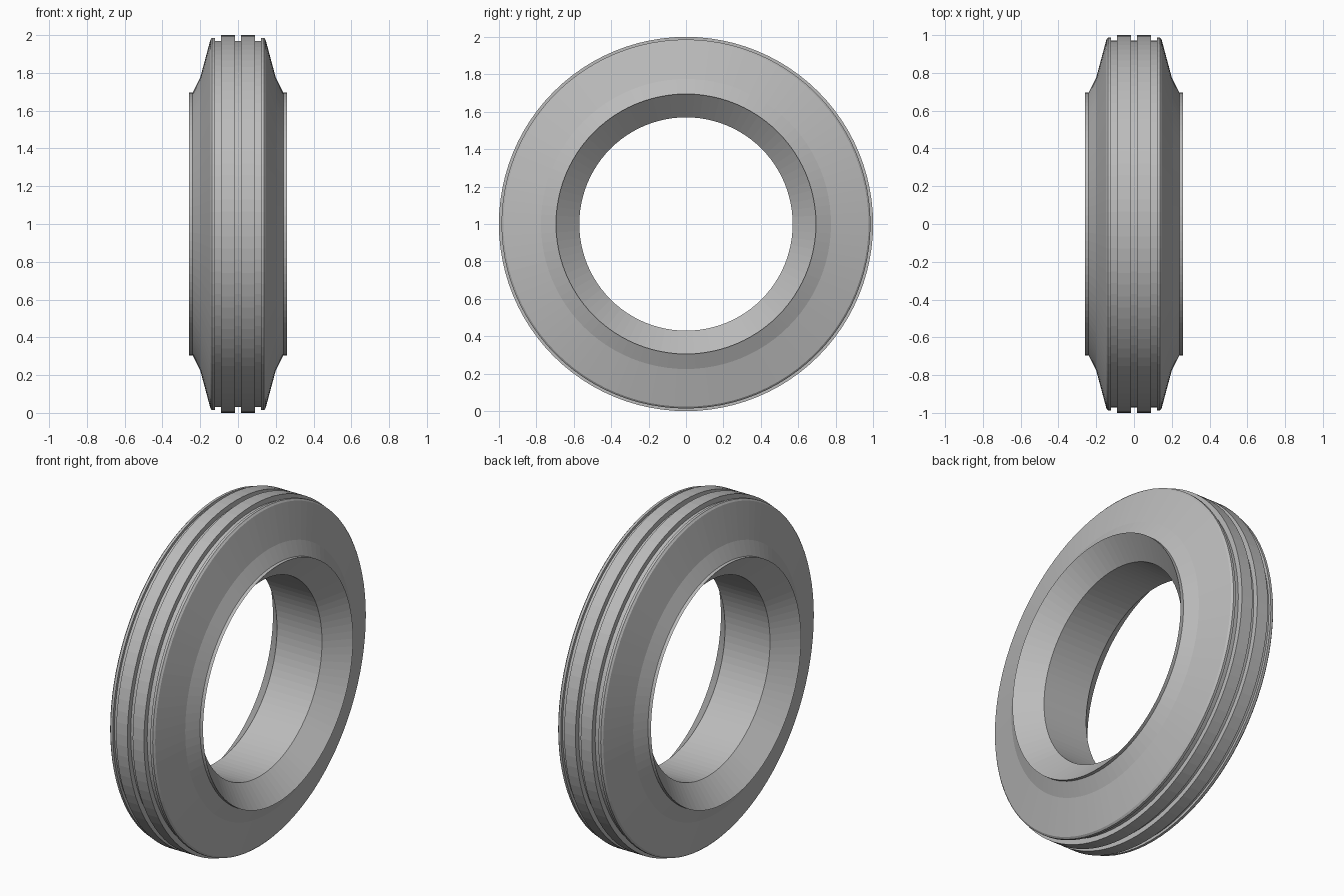
import bpy
import bmesh
import math
from mathutils import Matrix, Vector

cube = bpy.data.objects.get("Cube")
if cube:
    bpy.data.objects.remove(cube, do_unlink=True)

SEGMENTS = 96

rubber = bpy.data.materials.new("grey_rubber")
rubber.use_nodes = True
colour = (0.5, 0.5, 0.5, 1)
rubber.diffuse_color = colour
rubber.node_tree.nodes["Principled BSDF"].inputs["Base Color"].default_value = colour

# Half cross-section from the tread centre to the bore: (x, radius)
half = [
    (0.017, 0.97), (0.017, 1.0), (0.09, 1.0), (0.09, 0.97),   # centre groove and rib
    (0.122, 0.97), (0.122, 0.986), (0.137, 0.986), (0.146, 0.976),  # shoulder
    (0.2, 0.775), (0.24, 0.695), (0.26, 0.695),               # sidewall and bead lip
    (0.146, 0.57),                                            # inner bevel and bore
]
profile = half + [(-x, r) for x, r in reversed(half)]

# Revolve the closed profile around the axle
bm = bmesh.new()
rings = []
for i in range(SEGMENTS):
    turn = Matrix.Rotation(math.tau * i / SEGMENTS, 3, "X")
    rings.append([bm.verts.new(turn @ Vector((x, 0, r)) + Vector((0, 0, 1)))
                  for x, r in profile])
for i, ring in enumerate(rings):
    following = rings[(i + 1) % SEGMENTS]
    for j in range(len(profile)):
        k = (j + 1) % len(profile)
        bm.faces.new((ring[j], ring[k], following[k], following[j]))
bmesh.ops.recalc_face_normals(bm, faces=bm.faces)

mesh = bpy.data.meshes.new("tyre")
bm.to_mesh(mesh)
bm.free()
mesh.materials.append(rubber)
tyre = bpy.data.objects.new("tyre", mesh)
bpy.context.collection.objects.link(tyre)
